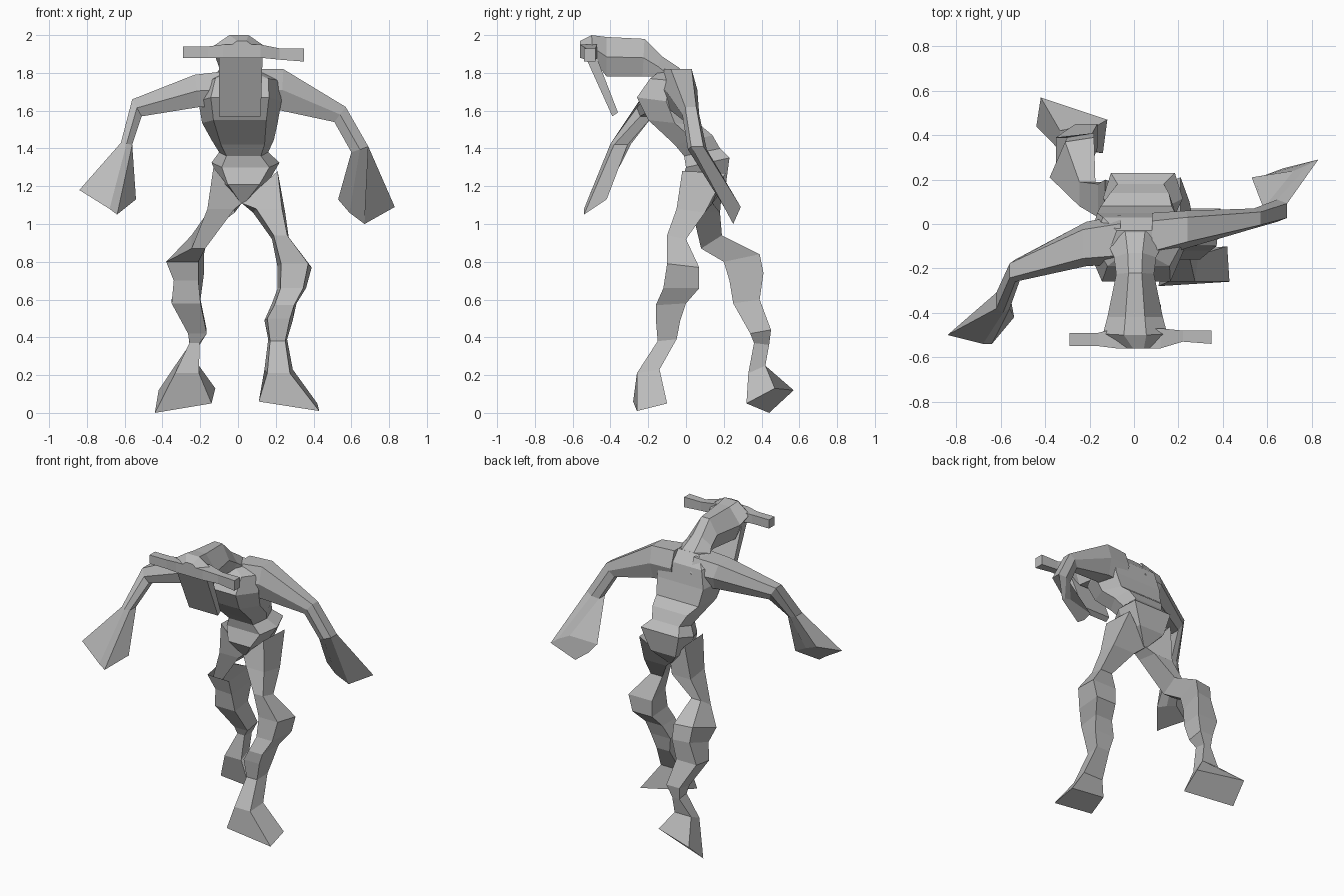
import bpy
import bmesh
from mathutils import Vector

if "Cube" in bpy.data.objects:
    bpy.data.objects.remove(bpy.data.objects["Cube"], do_unlink=True)

# One plain clay grey for the whole figure
CLAY = (0.5, 0.5, 0.5, 1)
clay = bpy.data.materials.new("clay_grey")
clay.use_nodes = True
clay.diffuse_color = CLAY
clay.node_tree.nodes["Principled BSDF"].inputs["Base Color"].default_value = CLAY

UNIT = 0.01  # all measures are given in hundredths


def section(ring, across, near, far, six_sided):
    """Cross-section: two limits across, then the near and the far edge,
    each narrowed by its factor. Six-sided ones keep a wide middle.
    A longer row of measures lists the corners themselves."""
    if len(ring) > 6:
        return [Vector(ring[i:i + 3]) * UNIT for i in range(0, len(ring), 3)]
    low, high, near_u, near_z, far_u, far_z = ring
    middle, half = (low + high) / 2, (high - low) / 2

    def corner(side, u, z):
        v = middle + side * half
        return Vector((v, u, z) if across == "x" else (u, v, z)) * UNIT

    points = [corner(-near, near_u, near_z), corner(near, near_u, near_z),
              corner(far, far_u, far_z), corner(-far, far_u, far_z)]
    if six_sided:
        mid_u, mid_z = (near_u + far_u) / 2, (near_z + far_z) / 2
        points.insert(2, corner(1, mid_u, mid_z))
        points.append(corner(-1, mid_u, mid_z))
    return points


def loft(name, rings, across="x", near=1, far=1, six_sided=False):
    """Skin a row of cross-sections into a closed, flat-shaded part."""
    bm = bmesh.new()
    rows = [[bm.verts.new(p) for p in section(r, across, near, far, six_sided)]
            for r in rings]
    for row, following in zip(rows, rows[1:]):
        for i in range(len(row)):
            j = (i + 1) % len(row)
            bm.faces.new((row[i], row[j], following[j], following[i]))
    bm.faces.new(rows[0])
    bm.faces.new(rows[-1])
    bmesh.ops.recalc_face_normals(bm, faces=bm.faces)
    mesh = bpy.data.meshes.new(name)
    bm.to_mesh(mesh)
    bm.free()
    mesh.materials.append(clay)
    part = bpy.data.objects.new(name, mesh)
    bpy.context.collection.objects.link(part)
    return part


# Torso, from the crotch up to the collar, leaning forward
loft("torso", [
    (1, 4, 3, 111, 14, 111),
    (-9, 15, -3, 121, 21, 120),
    (-14, 22, 0, 130, 23, 135),
    (-10, 16, -1, 136, 18, 140),
    (-14, 19, -6, 142, 14, 147),
    (-19, 21, -20, 155, 8, 152),
    (-21, 23, -26, 167, 5, 163),
    (-18, 22, -19, 177, 3, 175),
    (-10, 12, -15, 180, -3, 182),
], near=0.7, far=0.8, six_sided=True)

# Neck and head, reaching forward to a blunt brow
loft("head", [
    (-17, 18, -10, 168, 3, 175),
    (-12, 13, -13, 174, -4, 183),
    (-9, 10, -17, 178, -13, 189),
    (-8, 9, -23, 178, -22, 198),
    (-12, 13, -42, 178, -42, 199),
    (-14, 15, -49, 187, -50, 200),
    (-5, 9, -56, 190, -56, 197),
], near=0.7, far=0.35, six_sided=True)

# Long face plate hanging from the brow
loft("face_plate", [
    (-10, 12, -39, 157, -36, 159),
    (-10, 13, -53, 188, -48, 190),
])

# Horns, one bar through the brow
loft("horns", [
    (-55, -49, -29, 188, -29, 194),
    (-55, -49, -16, 188, -16, 194),
    (-56, -47, -8, 188, -8, 195),
    (-56, -47, 12, 188, 12, 195),
    (-53, -48, 22, 187, 22, 193),
    (-54, -48, 35, 186, 35, 193),
], across="y")

# Arms, from the shoulder through elbow and wrist to a flared hand
loft("left_arm", [
    (-16, 5, 8, 160, 8, 182),
    (-11, 6, 23, 160, 24, 182),
    (-2, 7, 51, 154, 57, 162),
    (1, 11, 60, 138, 69, 141),
    (53, 21, 113, 72, 24, 115, 79, 27, 112,
     83, 29, 109, 67, 25, 100, 59, 22, 106),
], across="y", near=0.65, far=0.65, six_sided=True)
loft("right_arm", [
    (-18, 4, -6, 161, -6, 181),
    (-19, 1, -20, 162, -23, 179),
    (-26, -16, -51, 157, -56, 166),
    (-40, -29, -56, 142, -62, 143),
    (-64, -54, 105, -54, -42, 113, -62, -42, 117,
     -70, -42, 120, -84, -50, 118, -68, -54, 108),
], across="y", near=0.65, far=0.65, six_sided=True)

# Legs, from the slanted hip through knee and ankle to a flared foot
loft("left_leg", [
    (2, 3, 111, 21, -2, 128, 21, 21, 127, 2, 14, 111),
    (8, 25, -5, 108, 10, 106),
    (18, 27, -10, 94, 0, 92),
    (21, 39, -10, 79, 7, 77),
    (21, 36, -12, 66, 7, 66),
    (18, 31, -16, 57, 0, 58),
    (14, 29, -16, 50, -3, 49),
    (16, 26, -15, 38, -5, 39),
    (14, 29, -26, 21, -14, 23),
    (11, -28, 6, 43, -26, 1, 42, -10, 5, 14, -13, 10),
], near=0.8)
loft("right_leg", [
    (-13, 0, 130, 2, 3, 111, 2, 14, 111, -13, 20, 129),
    (-17, -1, 3, 108, 18, 106),
    (-25, -17, 8, 87, 19, 94),
    (-38, 21, 80, -21, 20, 80, -18, 39, 84, -31, 37, 84),
    (-34, 24, 70, -21, 23, 70, -18, 41, 74, -30, 39, 74),
    (-36, -19, 25, 58, 39, 60),
    (-27, -16, 34, 42, 45, 44),
    (-26, -20, 36, 37, 44, 36),
    (-34, -20, 33, 21, 42, 25),
    (-44, 44, 0, -14, 32, 5, -12, 47, 13, -42, 57, 12),
], near=0.9, far=0.9)
